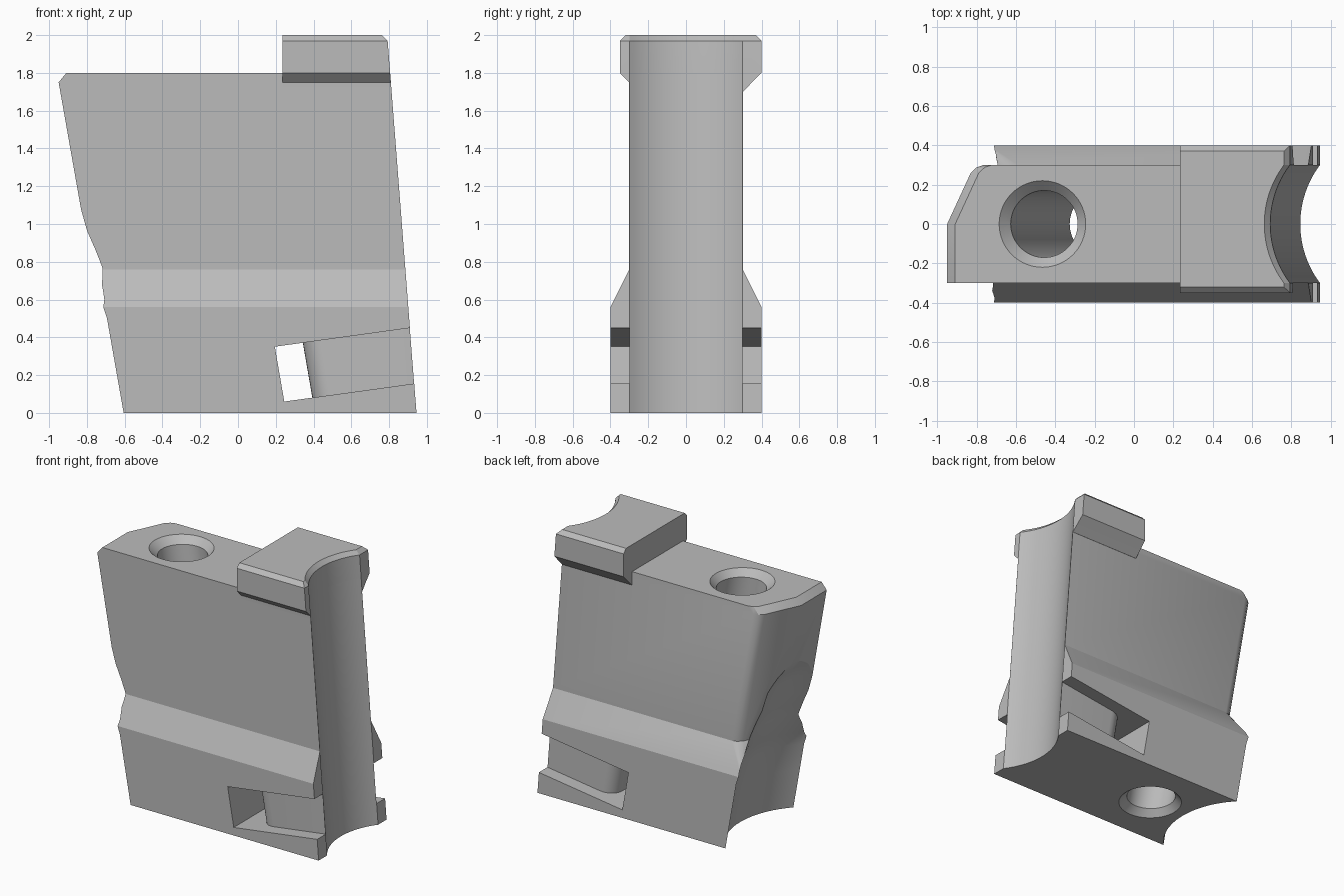
import bpy, bmesh, math
from math import sin, cos, pi, radians

cube = bpy.data.objects.get("Cube")
if cube:
    bpy.data.objects.remove(cube, do_unlink=True)

TILT = math.tan(radians(10))
SLOPE = 0.0775

grey = bpy.data.materials.new("plain grey")
grey.use_nodes = True
colour = (0.5, 0.5, 0.5, 1)
grey.diffuse_color = colour
grey.node_tree.nodes["Principled BSDF"].inputs["Base Color"].default_value = colour


def loft(name, rings):
    """Skin a stack of equal-length point rings and cap both ends."""
    bm = bmesh.new()
    loops = [[bm.verts.new(p) for p in ring] for ring in rings]
    n = len(loops[0])
    for a, b in zip(loops, loops[1:]):
        for i in range(n):
            j = (i + 1) % n
            bm.faces.new((a[i], a[j], b[j], b[i]))
    bm.faces.new(loops[0][::-1])
    bm.faces.new(loops[-1])
    bmesh.ops.recalc_face_normals(bm, faces=bm.faces)
    mesh = bpy.data.meshes.new(name)
    bm.to_mesh(mesh)
    bm.free()
    mesh.materials.append(grey)
    ob = bpy.data.objects.new(name, mesh)
    bpy.context.collection.objects.link(ob)
    return ob


def activate(ob):
    bpy.ops.object.select_all(action='DESELECT')
    ob.select_set(True)
    bpy.context.view_layer.objects.active = ob


def cut(ob, cutter):
    cutter.hide_render = True
    mod = ob.modifiers.new("cut", 'BOOLEAN')
    mod.operation, mod.solver, mod.object = 'DIFFERENCE', 'EXACT', cutter
    activate(ob)
    bpy.ops.object.modifier_apply(modifier=mod.name)
    bpy.data.objects.remove(cutter, do_unlink=True)


def circle(cx, r, z, n=64):
    return [(cx + r * cos(2 * pi * i / n), r * sin(2 * pi * i / n), z) for i in range(n)]


def channel_end(z, front, back, inset=0.0, n=24):
    """Right end outline from front to back, with the concave channel."""
    x = 0.945 - SLOPE * z - inset
    half = math.asin(0.6)
    arc = [(x + 0.4 - 0.5 * cos(a), 0.5 * sin(a), z)
           for a in (-half + 2 * half * i / n for i in range(n + 1))]
    return [(x, front, z)] + arc + [(x, back, z)]


def body_ring(z, width, chamfer, inset=0.0):
    """Plan outline; chamfer 0..1 blends in the angled back left corner."""
    x = -0.641 - TILT * z + inset
    corner = [(0.185, 0.3), (0.15, 0.288), (0.12, 0.26)]
    left = []
    for i, (dx, y) in enumerate(corner):
        flat_y = width * (1 - 0.02 * i)
        left.append((x + dx * chamfer, flat_y + (y - flat_y) * chamfer, z))
    left += [(x, 0, z), (x, -width, z)]
    return channel_end(z, -width, width) + left


# Main body with the wider foot
body = loft("body", [
    body_ring(0, 0.4, 0), body_ring(0.56, 0.4, 0),
    body_ring(0.76, 0.3005, 1), body_ring(1.75, 0.3005, 1),
    body_ring(1.8, 0.3005, 1, 0.05)])

# Scooped lower left end, fading out upwards
scoop_path = [(-0.1, 0), (0.3, 0), (0.5, 0), (0.6, -0.015), (0.68, -0.045), (0.78, -0.055),
              (0.87, -0.075), (0.965, -0.1), (1.1, -0.114), (1.2, -0.15),
              (1.3, -0.2), (1.4, -0.28)]
cut(body, loft("scoop_cutter", [
    circle(-1.025 - TILT * z + shift, 0.58, z, 96) for z, shift in scoop_path]))

# Slanted bolt hole, countersunk at both ends
hole = [(-0.01, 0.23), (0.05, 0.17), (1.75, 0.17), (1.81, 0.23)]
cut(body, loft("hole_cutter", [circle(-0.148 - TILT * z, r, z) for z, r in hole]))

# Strap slot that wraps around a rounded core
r, start, core = 0.11, 0.15, 0.299
turn = [i * pi / 16 for i in range(9)]
front_bend = [(start + r - r * sin(a), -core + r - r * cos(a)) for a in turn]
back_bend = [(u, -y) for u, y in reversed(front_bend)]
plan = ([(0, -0.5), (0.9, -0.5), (0.9, -core)] + front_bend + back_bend
        + [(0.9, core), (0.9, 0.5), (0, 0.5)])
cut(body, loft("slot_cutter", [
    [(0.245 + 0.99 * u - 0.17 * w, y, 0.06 + 0.137 * u + 0.985 * w) for u, y in plan]
    for w in (0, 0.295)]))


# Overhanging block on top
def block_ring(z, front, back, inset=0.0):
    return channel_end(z, front, back, inset) + [(0.235, back, z), (0.235, front, z)]


block = loft("top_block", [
    block_ring(1.7, -0.3, 0.301, 0.001), block_ring(1.75, -0.301, 0.35, 0.001),
    block_ring(1.8, -0.35, 0.4), block_ring(1.97, -0.35, 0.4),
    block_ring(2.0, -0.32, 0.37, 0.028)])

for ob in (body, block):
    activate(ob)
    bpy.ops.object.shade_smooth_by_angle(angle=radians(25))
